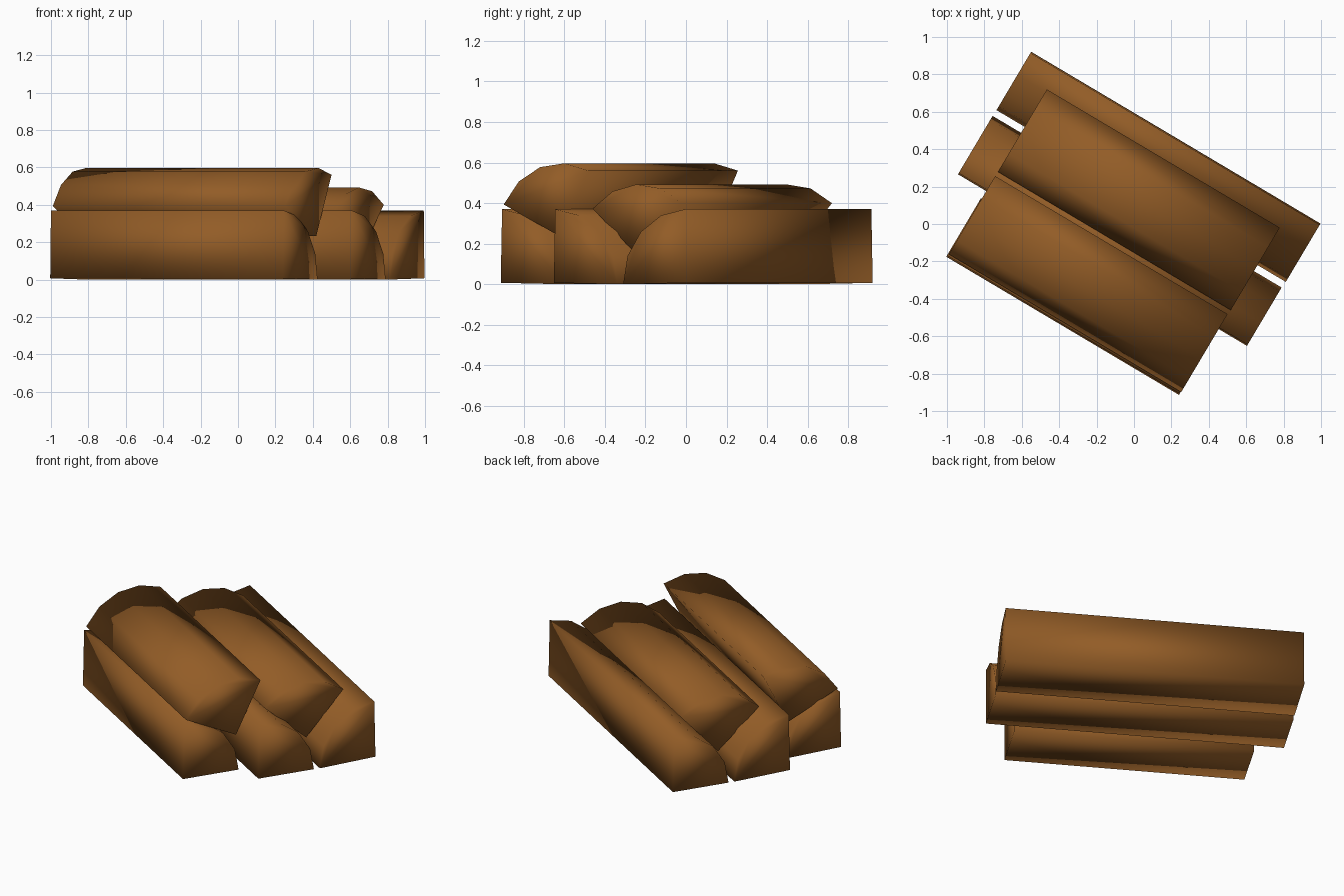
import bpy, bmesh, math

if "Cube" in bpy.data.objects:
    bpy.data.objects.remove(bpy.data.objects["Cube"])

# One wood colour for the whole stack
wood = bpy.data.materials.new("wood brown")
wood.diffuse_color = (0.29, 0.108, 0.02, 1)
wood.use_nodes = True
wood.node_tree.nodes["Principled BSDF"].inputs["Base Color"].default_value = wood.diffuse_color

YAW = math.radians(-30.7)
D = (math.cos(YAW), math.sin(YAW))       # along the logs
N = (-math.sin(YAW), math.cos(YAW))      # across the stack
RADIUS, SEGMENTS = 0.363, 4


def split_log(name, u0, u1, v, z, start):
    """Quarter-round log: wedge apex at (v, z), arc of 90 degrees from start."""
    profile = [(v, z)]
    for i in range(SEGMENTS + 1):
        a = math.radians(start + 90 * i / SEGMENTS)
        profile.append((v + RADIUS * math.cos(a), max(0, z + RADIUS * math.sin(a))))
    bm = bmesh.new()
    rings = [[bm.verts.new((u * D[0] + pv * N[0], u * D[1] + pv * N[1], pz))
              for pv, pz in profile] for u in (u0, u1)]
    n = len(profile)
    for i in range(n):
        j = (i + 1) % n
        bm.faces.new((rings[0][i], rings[0][j], rings[1][j], rings[1][i]))
    for ring in rings:
        bm.faces.new(ring)
    bmesh.ops.recalc_face_normals(bm, faces=bm.faces)
    for f in bm.faces:
        f.smooth = True
    mesh = bpy.data.meshes.new(name)
    bm.to_mesh(mesh)
    bm.free()
    mesh.materials.append(wood)
    bpy.context.collection.objects.link(bpy.data.objects.new(name, mesh))


# Bottom row: rounded side leaning down
split_log("bottom_back_log", -0.943, 0.856, 0.511, 0.007, 91.2)
split_log("bottom_middle_log", -0.945, 0.852, -0.252, 0.007, -1.2)
split_log("bottom_front_log", -0.774, 0.673, -0.663, 0.007, -1.2)

# Top row: wedge apex down in the gaps
split_log("top_back_log", -0.768, 0.680, 0.138, 0.130, 48)
split_log("top_front_log", -0.769, 0.676, -0.318, 0.234, 64)
